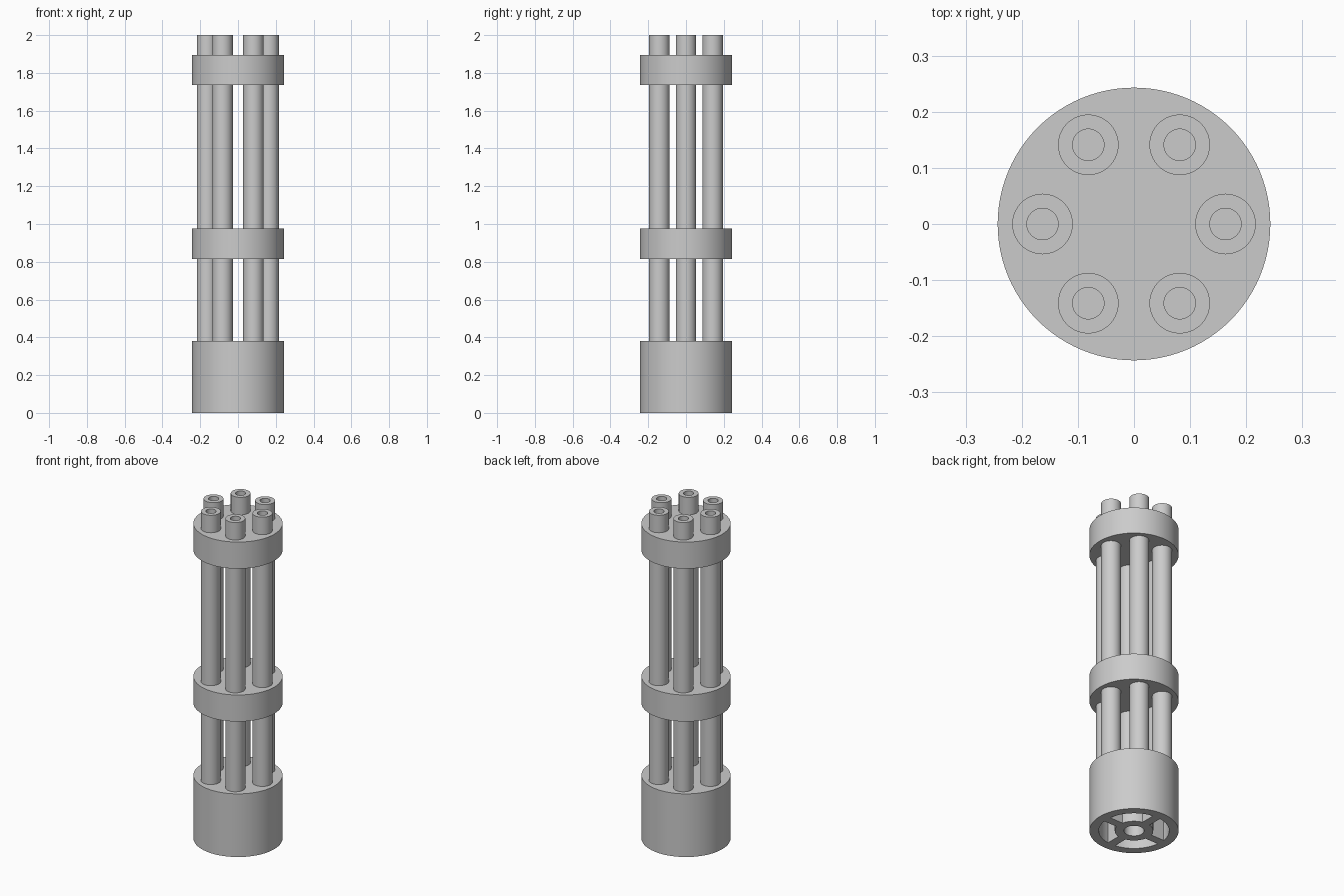
import bpy, bmesh
from math import cos, sin, pi, radians
from mathutils import Matrix

cube = bpy.data.objects.get("Cube")
if cube:
    bpy.data.objects.remove(cube, do_unlink=True)

GREY = (0.6, 0.6, 0.6, 1)
metal = bpy.data.materials.new("grey metal")
metal.use_nodes = True
metal.diffuse_color = GREY
metal.node_tree.nodes["Principled BSDF"].inputs["Base Color"].default_value = GREY

RADIUS = 0.243      # collars and base
CIRCLE = 0.163      # ring on which the barrels sit
PIPE, BORE = 0.054, 0.028
HUB_HOLE, HUB, RIM = 0.055, 0.105, 0.192
POCKET = 0.25       # depth of the recess under the base


def finish(name, bm, location=(0, 0, 0)):
    bmesh.ops.recalc_face_normals(bm, faces=bm.faces)
    mesh = bpy.data.meshes.new(name)
    bm.to_mesh(mesh)
    bm.free()
    mesh.materials.append(metal)
    obj = bpy.data.objects.new(name, mesh)
    obj.location = location
    bpy.context.collection.objects.link(obj)
    bpy.ops.object.select_all(action='DESELECT')
    obj.select_set(True)
    bpy.context.view_layer.objects.active = obj
    bpy.ops.object.shade_smooth_by_angle(angle=radians(30))
    return obj


def lathe(name, profile, location=(0, 0, 0), steps=64):
    """Spin a radius/height profile around z into a closed solid."""
    bm = bmesh.new()
    verts = [bm.verts.new((r, 0, z)) for r, z in profile]
    edges = [bm.edges.new(pair) for pair in zip(verts, verts[1:])]
    bmesh.ops.spin(bm, geom=verts + edges, cent=(0, 0, 0), axis=(0, 0, 1),
                   angle=2 * pi, steps=steps)
    bmesh.ops.remove_doubles(bm, verts=bm.verts, dist=0.0001)
    return finish(name, bm, location)


# Base with a ring-shaped recess and a hollow hub underneath
lathe("base", [(0, POCKET), (HUB_HOLE, POCKET), (HUB_HOLE, 0), (HUB, 0),
               (HUB, POCKET), (RIM, POCKET), (RIM, 0), (RADIUS, 0),
               (RADIUS, 0.38), (0, 0.38)], steps=96)

# Four spokes joining the hub to the rim
for i in range(4):
    bm = bmesh.new()
    bmesh.ops.create_cube(bm, size=1)
    bmesh.ops.scale(bm, verts=bm.verts, vec=(RIM - HUB + 0.008, 0.05, POCKET))
    bmesh.ops.translate(bm, verts=bm.verts, vec=((RIM + HUB) / 2, 0, POCKET / 2))
    bmesh.ops.rotate(bm, verts=bm.verts, matrix=Matrix.Rotation(i * pi / 2, 3, 'Z'))
    finish(f"base_spoke_{i + 1}", bm)

# Two collars clamping the barrels
for name, low, high in (("middle_collar", 0.815, 0.975), ("top_collar", 1.735, 1.895)):
    lathe(name, [(0, low), (RADIUS, low), (RADIUS, high), (0, high)], steps=96)

# Six bored barrels
for i in range(6):
    a = i * pi / 3
    lathe(f"barrel_{i + 1}",
          [(0, 0.36), (PIPE, 0.36), (PIPE, 2), (BORE, 2), (BORE, 1.8), (0, 1.8)],
          (CIRCLE * cos(a), CIRCLE * sin(a), 0), steps=40)
